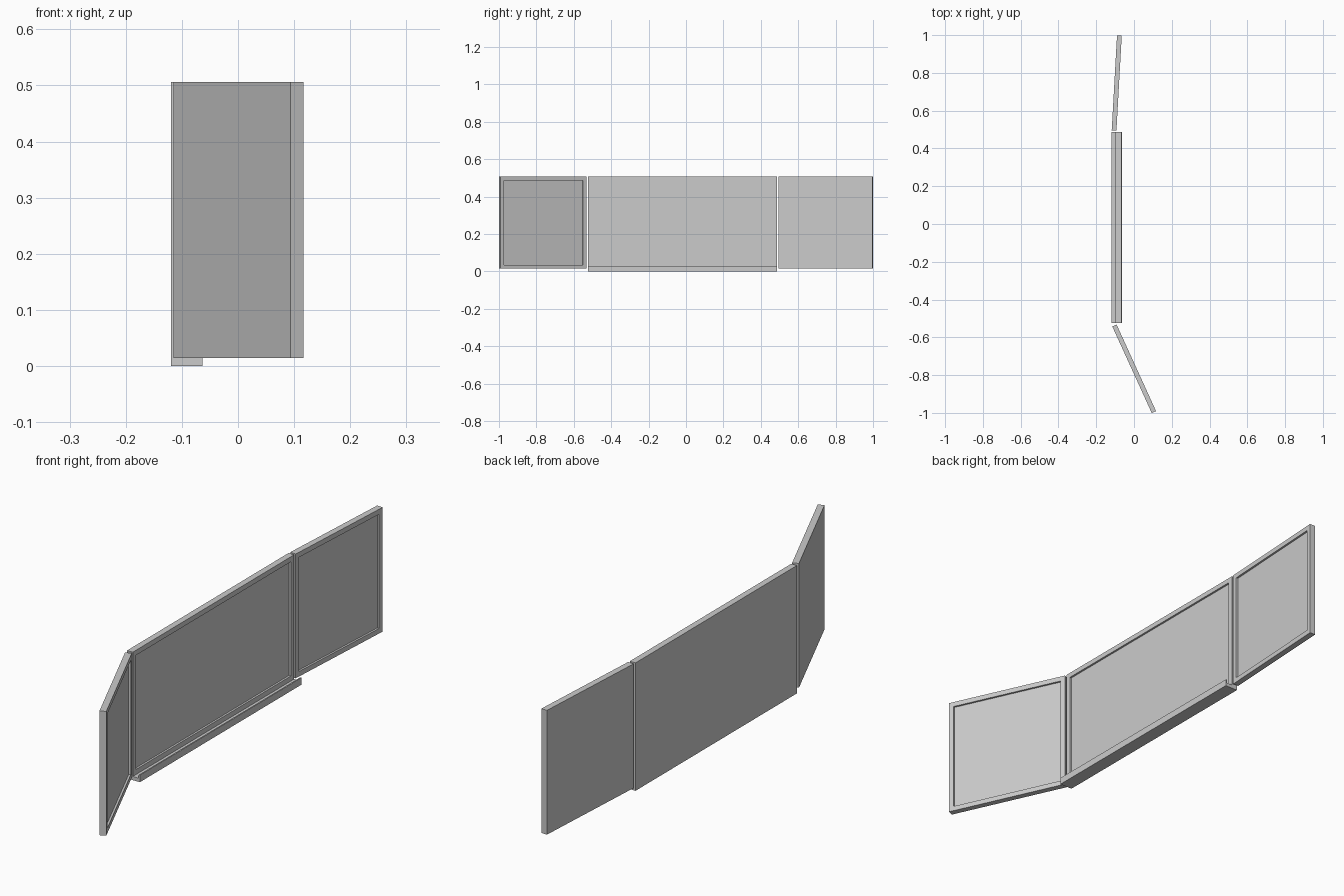
import bpy, bmesh, math
from mathutils import Matrix, Vector

if "Cube" in bpy.data.objects:
    bpy.data.objects.remove(bpy.data.objects["Cube"])

THICK, Z0, Z1 = 0.025, 0.0145, 0.5065   # board thickness, bottom, top
FRAME, RECESS = 0.02, 0.008             # rim width and depth


def finish(name, bm):
    bmesh.ops.recalc_face_normals(bm, faces=bm.faces)
    me = bpy.data.meshes.new(name)
    bm.to_mesh(me)
    bm.free()
    ob = bpy.data.objects.new(name, me)
    bpy.context.collection.objects.link(ob)
    return ob


def framed_board(name, length, loc, angle):
    """Board with flat back at local x=0, front (+x) recessed inside a rim."""
    bm = bmesh.new()
    h = Z1 - Z0
    m = Matrix.Translation((THICK / 2, length / 2, h / 2)) @ Matrix.Diagonal((THICK, length, h, 1))
    bmesh.ops.create_cube(bm, size=1, matrix=m)
    bm.normal_update()
    front = max(bm.faces, key=lambda f: f.calc_center_median().x)
    bmesh.ops.inset_region(bm, faces=[front], thickness=FRAME, use_even_offset=True)
    # second zero-width ring becomes the straight recess wall
    new = bmesh.ops.extrude_discrete_faces(bm, faces=[front])["faces"][0]
    bmesh.ops.translate(bm, verts=new.verts, vec=(-RECESS, 0, 0))
    ob = finish(name, bm)
    ob.location = (loc[0], loc[1], Z0)
    ob.rotation_euler.z = math.radians(angle)
    return ob


# Main board
framed_board("centre_board", 1.01, (-0.119, -0.524), 0)

# Hinged wings; the near one is swung forward the most
framed_board("far_wing", 0.504, (-0.118, 0.4955), -3.2)
a = math.radians(24.5)
L = 0.504
end = Vector((-0.115 + L * math.sin(a), -0.5424 - L * math.cos(a)))
framed_board("near_wing", L, end, 24.5)

# Pen tray: L-shaped profile (x, z) run along the main board
profile = [(-0.119, 0), (-0.063, 0), (-0.063, 0.028), (-0.068, 0.028),
           (-0.068, Z0), (-0.119, Z0)]
bm = bmesh.new()
face = bm.faces.new([bm.verts.new((x, -0.524, z)) for x, z in profile])
ext = bmesh.ops.extrude_face_region(bm, geom=[face])["geom"]
bmesh.ops.translate(bm, verts=[v for v in ext if isinstance(v, bmesh.types.BMVert)],
                    vec=(0, 1.01, 0))
finish("pen_tray", bm)
